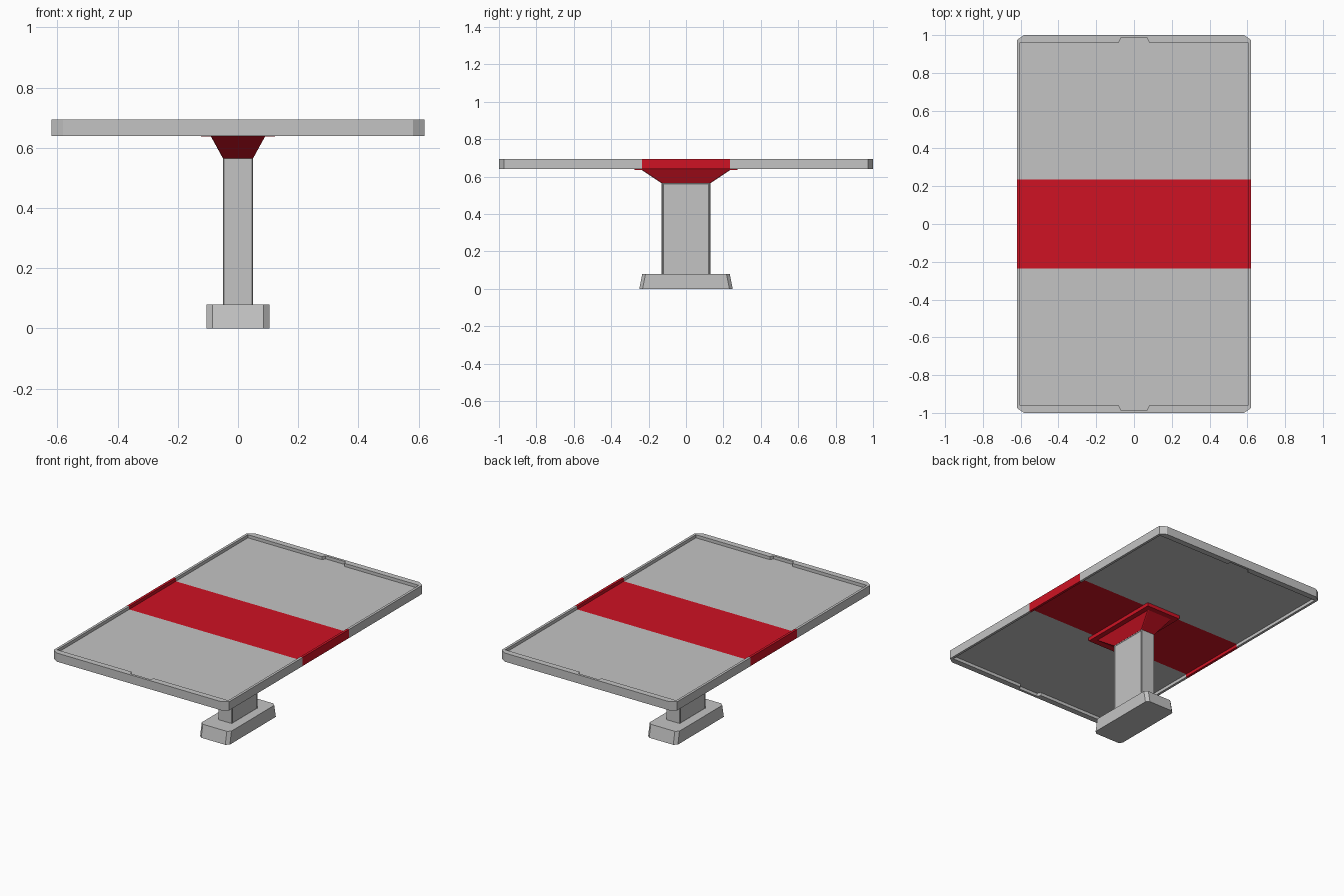
import bpy, bmesh
from mathutils import Vector

if "Cube" in bpy.data.objects:
    bpy.data.objects.remove(bpy.data.objects["Cube"])


def material(name, rgb):
    m = bpy.data.materials.new(name)
    m.diffuse_color = (*rgb, 1)
    m.use_nodes = True
    m.node_tree.nodes["Principled BSDF"].inputs["Base Color"].default_value = m.diffuse_color
    return m


GREY = material("light grey", (0.55, 0.55, 0.55))
RED = material("red", (0.62, 0.006, 0.017))
STRIPE = 0.235      # half width of the red band


def finish(bm, name, mats):
    bmesh.ops.recalc_face_normals(bm, faces=bm.faces[:])
    me = bpy.data.meshes.new(name)
    bm.to_mesh(me)
    bm.free()
    for m in mats:
        me.materials.append(m)
    ob = bpy.data.objects.new(name, me)
    bpy.context.collection.objects.link(ob)
    return ob


def mirror4(quarter):
    """Closed outline from the points of the +x +y quarter, going from +x to +y."""
    a = list(quarter)
    b = [(-x, y) for x, y in reversed(a)]
    return a + b + [(-x, -y) for x, y in a] + [(x, -y) for x, y in reversed(a)]


def chamfered(hx, hy, cx, cy):
    return mirror4([(hx, hy - cy), (hx - cx, hy)])


def loft(sections):
    """Closed solid through (outline, z) sections of equal point count."""
    bm = bmesh.new()
    rings = [[bm.verts.new((x, y, z)) for x, y in pts] for pts, z in sections]
    for lo, hi in zip(rings, rings[1:]):
        n = len(lo)
        for i in range(n):
            j = (i + 1) % n
            bm.faces.new((lo[i], lo[j], hi[j], hi[i]))
    bm.faces.new(rings[0])
    bm.faces.new(rings[-1])
    return bm


def paint_band(bm):
    """Cut across the band edges and colour the middle red."""
    for y in (-STRIPE, STRIPE):
        bmesh.ops.bisect_plane(bm, geom=bm.verts[:] + bm.edges[:] + bm.faces[:],
                               plane_co=(0, y, 0), plane_no=(0, 1, 0))
    for f in bm.faces:
        f.material_index = int(abs(f.calc_center_median().y) < STRIPE)


# Table top: raised rim with clipped corners and a notch at each end
outer = chamfered(0.62, 1.0, 0.038, 0.026)
inner = mirror4([(0.604, 0.962), (0.08, 0.962), (0.07, 0.984)])
bm = bmesh.new()
edges = []
for pts in (outer, inner):
    vs = [bm.verts.new((x, y, 0.64)) for x, y in pts]
    edges += [bm.edges.new((vs[i], vs[(i + 1) % len(vs)])) for i in range(len(vs))]
bmesh.ops.triangle_fill(bm, edges=edges, use_beauty=True, normal=(0, 0, 1))
ext = bmesh.ops.extrude_face_region(bm, geom=bm.faces[:], use_keep_orig=True)
bmesh.ops.translate(bm, verts=[v for v in ext["geom"] if isinstance(v, bmesh.types.BMVert)],
                    vec=(0, 0, 0.055))
paint_band(bm)
finish(bm, "table_rim", [GREY, RED])

# Panel sunk between the top and bottom of the rim
bm = loft([(inner, 0.66), (inner, 0.675)])
paint_band(bm)
finish(bm, "table_panel", [GREY, RED])

# Flared bracket under the top, with its mounting plate
flare_low = chamfered(0.05, 0.13, 0.004, 0.004)
flare_high = chamfered(0.09, 0.24, 0.004, 0.004)
finish(loft([(flare_low, 0.565), (flare_high, 0.638)]), "flared_bracket", [RED])
plate = mirror4([(0.123, 0.275)])
finish(loft([(plate, 0.637), (plate, 0.662)]), "mounting_plate", [RED])

# Post with shallow panels sunk into its wide sides
post = chamfered(0.05, 0.13, 0.004, 0.004)
bm = loft([(post, 0.075), (post, 0.566)])
bmesh.ops.recalc_face_normals(bm, faces=bm.faces[:])
wide = [f for f in bm.faces if abs(f.normal.x) > 0.99]
bmesh.ops.inset_individual(bm, faces=wide, thickness=0.008, depth=0)
for f in wide:
    shift = -0.004 * f.normal.normalized()
    bmesh.ops.translate(bm, verts=f.verts[:], vec=Vector(shift))
finish(bm, "post", [GREY])

# Base block: clipped corners, sloped ends
foot_low = chamfered(0.105, 0.25, 0.02, 0.018)
foot_high = chamfered(0.105, 0.234, 0.02, 0.018)
finish(loft([(foot_low, 0), (foot_high, 0.08)]), "base", [GREY])
